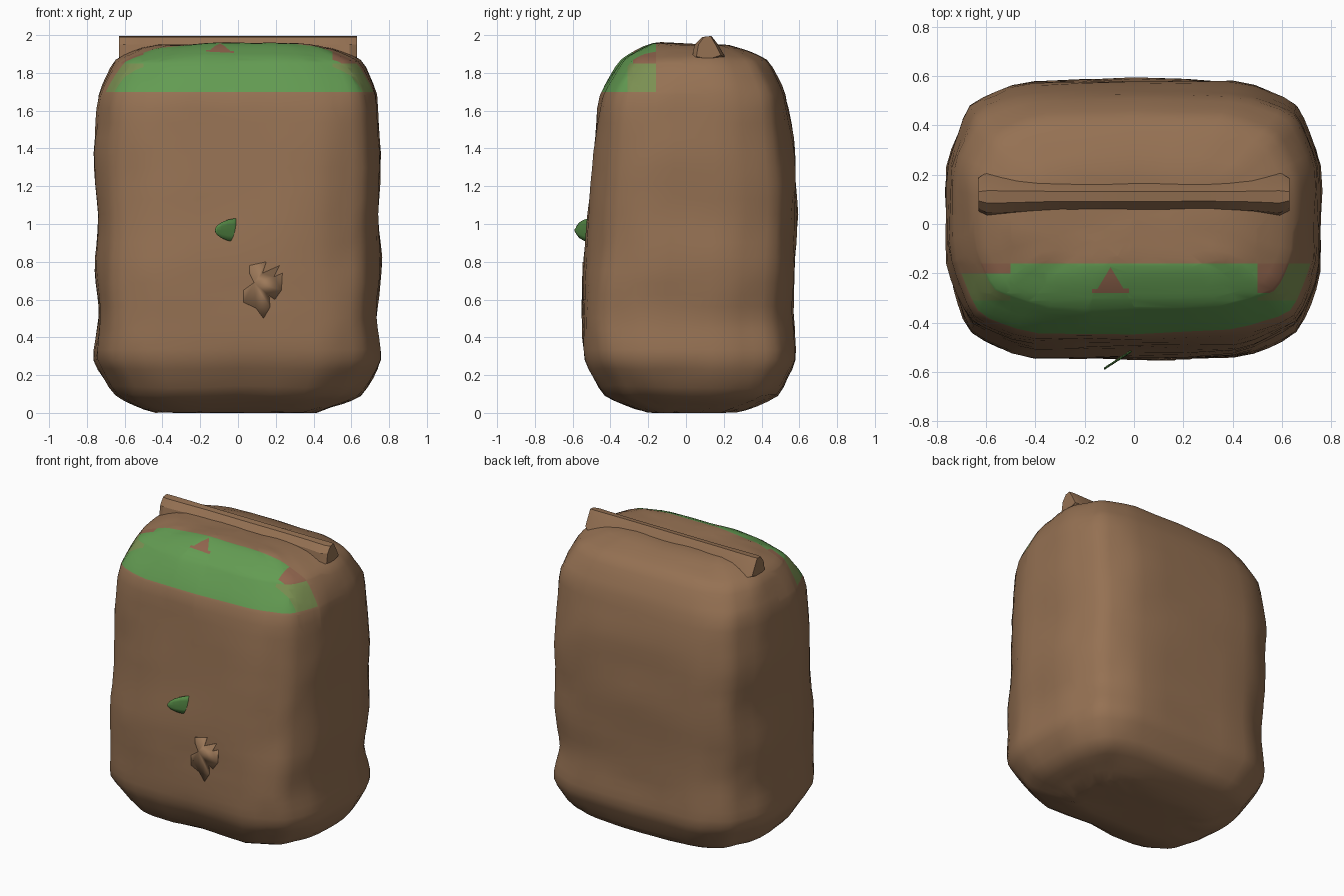
import bpy, bmesh
from mathutils import Vector, noise
from mathutils.bvhtree import BVHTree

if "Cube" in bpy.data.objects:
    bpy.data.objects.remove(bpy.data.objects["Cube"])


def material(name, rgb):
    m = bpy.data.materials.new(name)
    m.use_nodes = True
    m.diffuse_color = (*rgb, 1)
    m.node_tree.nodes["Principled BSDF"].inputs["Base Color"].default_value = (*rgb, 1)
    return m


brown = material("warm brown", (0.30, 0.165, 0.086))
green = material("moss green", (0.125, 0.33, 0.085))
olive = material("olive green", (0.20, 0.28, 0.085))
russet = material("russet brown", (0.28, 0.13, 0.075))
leaf_green = material("leaf green", (0.09, 0.25, 0.06))
tan = material("light brown", (0.335, 0.19, 0.10))


def finish(bm, name, mats, angle):
    bmesh.ops.recalc_face_normals(bm, faces=bm.faces)
    me = bpy.data.meshes.new(name)
    bm.to_mesh(me)
    bm.free()
    ob = bpy.data.objects.new(name, me)
    bpy.context.collection.objects.link(ob)
    for m in mats:
        me.materials.append(m)
    bpy.ops.object.select_all(action="DESELECT")
    ob.select_set(True)
    bpy.context.view_layer.objects.active = ob
    bpy.ops.object.shade_smooth_by_angle(angle=angle)
    return ob


def loft(rings):
    """Skin a list of closed rings and cap both ends."""
    bm = bmesh.new()
    vs = [[bm.verts.new(p) for p in r] for r in rings]
    n = len(vs[0])
    for a, b in zip(vs, vs[1:]):
        for i in range(n):
            j = (i + 1) % n
            bm.faces.new((a[i], a[j], b[j], b[i]))
    caps = [bm.faces.new(vs[0]), bm.faces.new(vs[-1])]
    return bm, caps


# Body: chamfered block lofted from (z, half width, front y, back y)
levels = [(0.0, 0.45, -0.22, 0.26), (0.09, 0.65, -0.43, 0.49),
          (0.28, 0.765, -0.54, 0.585), (0.5, 0.735, -0.55, 0.565),
          (0.75, 0.755, -0.535, 0.575), (1.05, 0.745, -0.515, 0.59),
          (1.38, 0.76, -0.49, 0.575), (1.69, 0.735, -0.455, 0.53),
          (1.87, 0.65, -0.34, 0.43), (1.955, 0.45, -0.18, 0.23)]
quarter = [(1, 0.4), (0.88, 0.82), (0.58, 1)]
outline = (quarter + [(-x, y) for x, y in quarter[::-1]]
           + [(-x, -y) for x, y in quarter] + [(x, -y) for x, y in quarter[::-1]])
body, caps = loft([[(x * w, (f + b) / 2 + y * (b - f) / 2, z) for x, y in outline]
                   for z, w, f, b in levels])
bmesh.ops.poke(body, faces=caps)
bmesh.ops.subdivide_edges(body, edges=body.edges[:], cuts=3, use_grid_fill=True)
for step in range(2):
    bmesh.ops.smooth_vert(body, verts=body.verts[:], factor=0.5,
                          use_axis_x=True, use_axis_y=True, use_axis_z=True)
body.normal_update()
# Lumpy clay surface
for v in body.verts:
    bump = noise.noise(v.co * 3.2) * 0.016 + noise.noise(v.co * 9) * 0.005
    v.co += v.normal * bump
for v in body.verts:
    v.co.z = max(v.co.z, 0)

# Cut the painted area's borders into the upper front
cuts = [((0, 0, 1.70), (0, 0, 1)), ((0, 0, 1.85), (0, 0, 1))]
cuts += [((0, y, 0), (0, 1, 0)) for y in (-0.16, -0.20, -0.28, -0.31)]
cuts += [((x, 0, 0), (1, 0, 0)) for x in (-0.5, -0.17, -0.02, 0.5)]
cuts += [((-0.14, -0.25, 0), (1, -0.6, 0)), ((-0.05, -0.25, 0), (1, 0.6, 0))]
for co, no in cuts:
    geom = [f for f in body.faces if f.calc_center_median().z > 1.6
            and f.calc_center_median().y < 0]
    edges = {e for f in geom for e in f.edges}
    verts = {v for f in geom for v in f.verts}
    bmesh.ops.bisect_plane(body, geom=geom + list(edges) + list(verts),
                           plane_co=co, plane_no=no, dist=0.0005)


def paint(c):
    if c.z < 1.70 or c.y > -0.16:
        return 0
    if -0.17 < c.x < -0.02 and c.y > -0.28:
        narrow = c.x > -0.14 + 0.6 * (c.y + 0.25) and c.x < -0.05 - 0.6 * (c.y + 0.25)
        return 3 if narrow or c.y < -0.25 else 1
    if abs(c.x) > 0.5:
        if c.z > 1.85 and c.y > (-0.28 if c.x > 0 else -0.20):
            return 3
        if c.z < 1.85 and c.y > -0.31:
            return 2 if c.y < -0.20 or c.x > 0 else 0
    return 1


for f in body.faces:
    f.material_index = paint(f.calc_center_median())
surface = BVHTree.FromBMesh(body)
finish(body, "body", [brown, green, olive, russet], 1.2)

# Top handle: faceted bar swelling at both ends, (x, size)
section = [(-0.09, -0.06), (-0.075, 0.02), (-0.035, 0.06), (0.015, 0.065),
           (0.05, 0.02), (0.09, -0.05), (0.0, -0.08)]
stations = [(-0.63, 0.75), (-0.595, 1.0), (-0.52, 0.97), (-0.3, 0.8), (0, 0.82),
            (0.3, 0.78), (0.48, 0.86), (0.59, 1.0), (0.63, 0.72)]
handle, _ = loft([[(x, 0.12 + y * s, 1.99 - 0.06 + (z if z > 0 else z * s))
                   for y, z in section] for x, s in stations])
finish(handle, "top_handle", [brown], 0.5)

# Leaf standing out from the front: thin cupped blade, (distance out, half height)
leaf = bmesh.new()
rows = []
for d, h in [(0, 0.062), (0.25, 0.062), (0.5, 0.055), (0.75, 0.042), (0.92, 0.026), (1, 0.010)]:
    rows.append([leaf.verts.new((0.012 - 0.132 * d, -0.5 - 0.085 * d - 0.006 * (1 - t * t),
                                 0.967 + h * t)) for t in (-1, -0.5, 0, 0.5, 1)])
for a, b in zip(rows, rows[1:]):
    for i in range(4):
        leaf.faces.new((a[i], a[i + 1], b[i + 1], b[i]))
blade = finish(leaf, "front_leaf", [leaf_green], 1.2)
blade.modifiers.new("thickness", "SOLIDIFY").thickness = 0.004

# Ragged flat patch laid on the front
ragged = [(.06, .78), (.15, .80), (.13, .74), (.22, .78), (.19, .72), (.235, .74),
          (.23, .65), (.195, .60), (.165, .62), (.17, .56), (.135, .50), (.095, .555),
          (.03, .585), (.03, .65), (.085, .69), (.06, .74)]
patch = bmesh.new()
points = []
for x, z in ragged:
    hit = surface.ray_cast(Vector((x, -1, z)), Vector((0, 1, 0)))[0]
    points.append(patch.verts.new((x, hit.y - 0.006, z)))
patch.faces.new(points[::-1])
plate = finish(patch, "front_patch", [tan], 0.5)
plate.modifiers.new("thickness", "SOLIDIFY").thickness = 0.004
